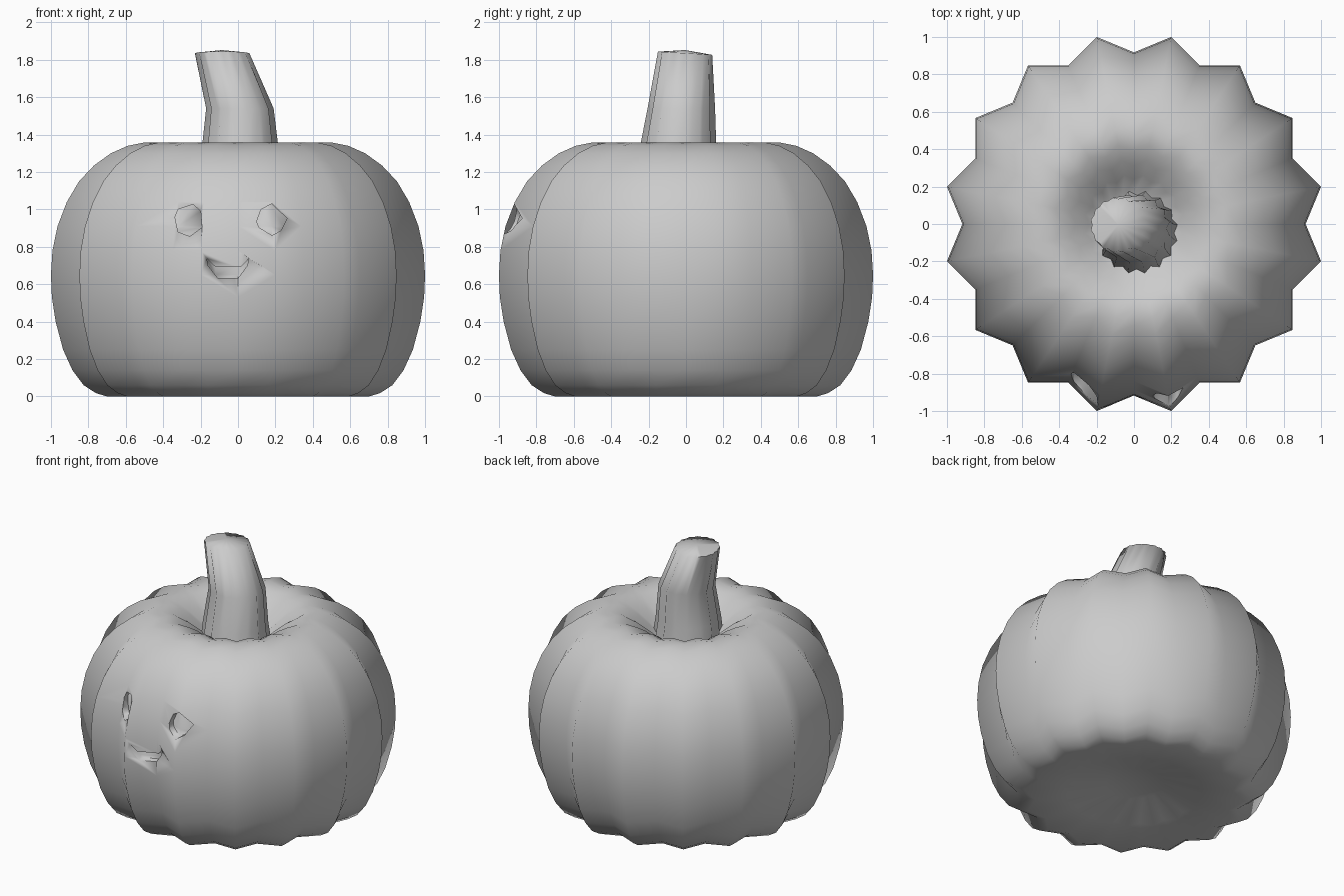
import bpy, bmesh, math
from mathutils import Vector

if "Cube" in bpy.data.objects:
    bpy.data.objects.remove(bpy.data.objects["Cube"])

RIBS = 16
grey = bpy.data.materials.new("pale grey")
grey.diffuse_color = (0.6, 0.6, 0.6, 1)
grey.use_nodes = True
grey.node_tree.nodes["Principled BSDF"].inputs["Base Color"].default_value = grey.diffuse_color


def make_object(name, bm):
    bmesh.ops.recalc_face_normals(bm, faces=bm.faces[:])
    mesh = bpy.data.meshes.new(name)
    bm.to_mesh(mesh)
    bm.free()
    mesh.materials.append(grey)
    obj = bpy.data.objects.new(name, mesh)
    bpy.context.collection.objects.link(obj)
    return obj


def ribbed_lathe(name, rings, bottom, top):
    """Rings are (centre, peak radius, valley ratio, tilt in y); poles close both ends."""
    bm = bmesh.new()
    loops = []
    n = RIBS * 2
    for (cx, cy, cz), radius, valley, tilt in rings:
        loop = []
        for i in range(n):
            a = math.pi * i / RIBS
            r = radius * (1 if i % 2 else valley)
            x, y = r * math.cos(a), r * math.sin(a)
            loop.append(bm.verts.new((cx + x, cy + y, cz + tilt * y)))
        loops.append(loop)
    for lo, hi in zip(loops, loops[1:]):
        for i in range(n):
            j = (i + 1) % n
            bm.faces.new((lo[i], lo[j], hi[j], hi[i]))
    for loop, pole in ((loops[0], bottom), (loops[-1], top)):
        v = bm.verts.new(pole)
        for i in range(n):
            bm.faces.new((loop[i], loop[(i + 1) % n], v))
    return make_object(name, bm)


def difference(obj, cutter):
    mod = obj.modifiers.new("cut", "BOOLEAN")
    mod.operation = "DIFFERENCE"
    mod.solver = "EXACT"
    mod.object = cutter
    bpy.context.view_layer.objects.active = obj
    bpy.ops.object.modifier_apply(modifier=mod.name)


def smooth(obj, angle):
    bpy.ops.object.select_all(action="DESELECT")
    obj.select_set(True)
    bpy.context.view_layer.objects.active = obj
    bpy.ops.object.shade_smooth_by_angle(angle=math.radians(angle))


# Pumpkin body: silhouette half-width and height, with dimpled base and crown
PROFILE = [(0.2, 0.09), (0.45, 0.03), (0.7, 0.0), (0.76, 0.018), (0.825, 0.06), (0.885, 0.14),
           (0.935, 0.25), (0.975, 0.4), (0.995, 0.53), (1.0, 0.65), (0.992, 0.78),
           (0.965, 0.91), (0.915, 1.04), (0.85, 1.15), (0.77, 1.235), (0.68, 1.3),
           (0.59, 1.34), (0.5, 1.358), (0.42, 1.34), (0.34, 1.295), (0.26, 1.235),
           (0.18, 1.17)]
PEAK = 1 / math.cos(math.pi / RIBS)


def body(name, shrink=0.0):
    rings = [((0, 0, z), x * PEAK - shrink, 0.9, 0) for x, z in PROFILE]
    return ribbed_lathe(name, rings, (0, 0, 0.11), (0, 0, 1.12))


pumpkin = body("pumpkin_body")
inner = body("inner_body_helper", 0.055)

# Carved face: shallow pockets whose floors follow the ribs
FACE = {
    "left_eye": [(-.337, .957), (-.32, 1.0), (-.24, 1.027), (-.2, .99),
                 (-.193, .904), (-.257, .856), (-.32, .88)],
    "right_eye": [(.10, .936), (.123, 1.0), (.182, 1.03), (.262, .952),
                  (.23, .888), (.182, .861), (.112, .904)],
    "mouth": [(-.167, .737), (-.12, .692), (.015, .692), (.058, .737),
              (.05, .70), (0, .632), (-.108, .632), (-.16, .70)],
}
helpers = [inner]
for name, outline in FACE.items():
    bm = bmesh.new()
    f = bm.faces.new([bm.verts.new((x, -1.2, z)) for x, z in outline])
    ext = bmesh.ops.extrude_face_region(bm, geom=[f], use_keep_orig=True)
    moved = [g for g in ext["geom"] if isinstance(g, bmesh.types.BMVert)]
    bmesh.ops.translate(bm, verts=moved, vec=Vector((0, 0.6, 0)))
    cutter = make_object(name + "_cutter", bm)
    difference(cutter, inner)
    difference(pumpkin, cutter)
    helpers.append(cutter)
for h in helpers:
    bpy.data.objects.remove(h, do_unlink=True)
smooth(pumpkin, 75)

# Bent, ribbed stem
stem = ribbed_lathe("stem", [
    ((0.02, -0.05, 1.12), 0.235, 0.88, 0),
    ((0.012, -0.045, 1.3), 0.212, 0.88, 0),
    ((0.01, -0.025, 1.54), 0.184, 0.89, 0),
    ((-0.085, -0.005, 1.835), 0.148, 0.94, -0.06),
], (0.02, -0.05, 1.11), (-0.085, -0.005, 1.852))
smooth(stem, 80)
